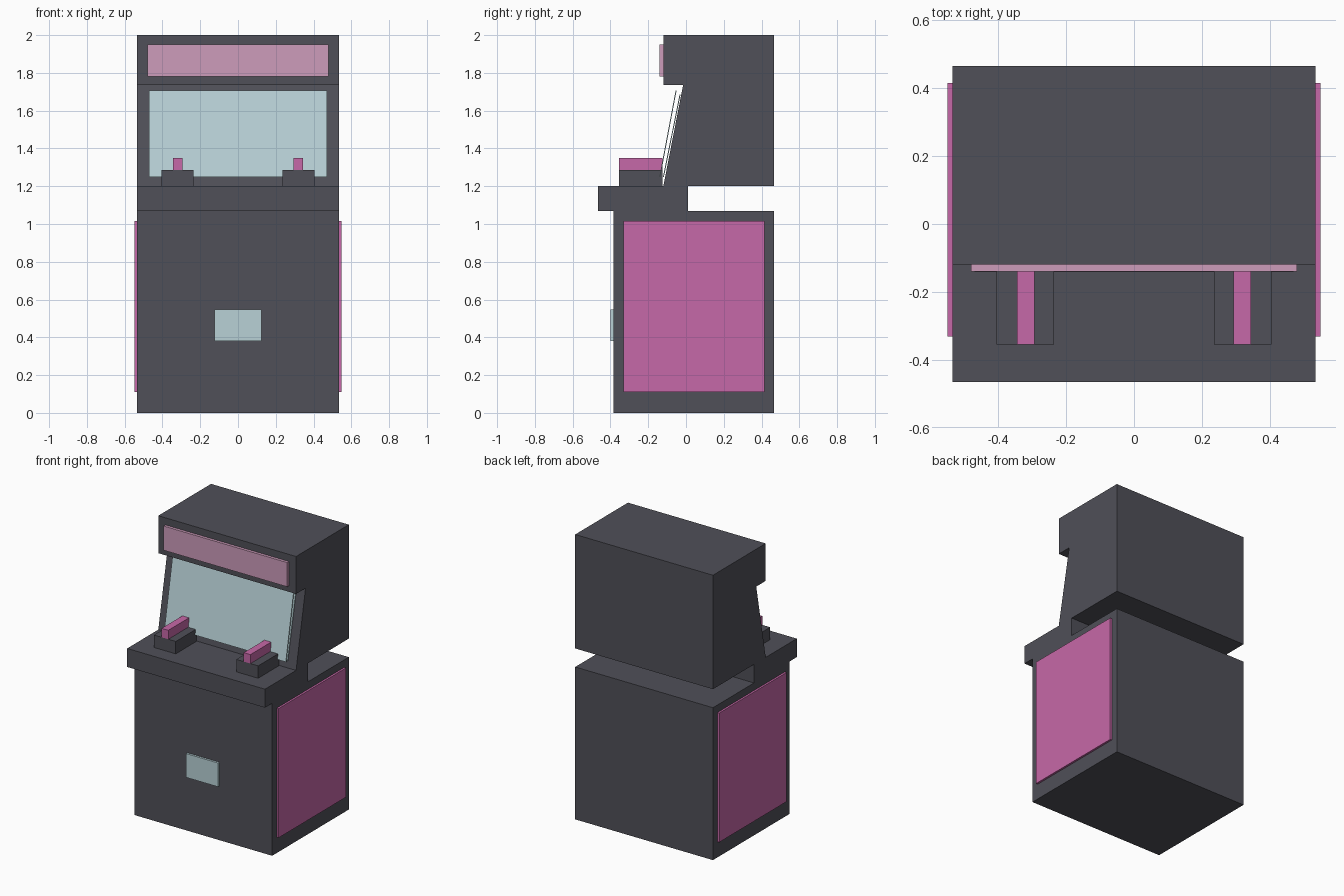
import bpy
import bmesh

cube = bpy.data.objects.get("Cube")
if cube:
    bpy.data.objects.remove(cube, do_unlink=True)


def material(name, rgb):
    mat = bpy.data.materials.new(name)
    mat.use_nodes = True
    mat.diffuse_color = (*rgb, 1)
    mat.node_tree.nodes["Principled BSDF"].inputs["Base Color"].default_value = (*rgb, 1)
    return mat


charcoal = material("charcoal", (0.08, 0.08, 0.098))
magenta = material("magenta", (0.565, 0.138, 0.392))
pale_pink = material("pale_pink", (0.61, 0.332, 0.497))
pale_blue = material("pale_blue", (0.48, 0.64, 0.675))


def prism(name, x0, x1, profile, mat):
    """Extrude a side profile of (y, z) points from x0 to x1."""
    bm = bmesh.new()
    face = bm.faces.new([bm.verts.new((x0, y, z)) for y, z in profile])
    grown = bmesh.ops.extrude_face_region(bm, geom=[face])["geom"]
    verts = [v for v in grown if isinstance(v, bmesh.types.BMVert)]
    bmesh.ops.translate(bm, verts=verts, vec=(x1 - x0, 0, 0))
    bmesh.ops.recalc_face_normals(bm, faces=bm.faces)
    mesh = bpy.data.meshes.new(name)
    bm.to_mesh(mesh)
    bm.free()
    mesh.materials.append(mat)
    obj = bpy.data.objects.new(name, mesh)
    bpy.context.collection.objects.link(obj)
    return obj


def box(name, x0, x1, y0, y1, z0, z1, mat):
    return prism(name, x0, x1, [(y0, z0), (y1, z0), (y1, z1), (y0, z1)], mat)


HALF = 0.535
BACK = 0.465

# Cabinet: lower body, overhanging control deck, upper hood with sloped front
box("lower_cabinet", -HALF, HALF, -0.385, BACK, 0, 1.07, charcoal)
box("control_deck", -HALF, HALF, -BACK, 0.01, 1.07, 1.2, charcoal)
hood = [(-0.12, 1.2), (BACK, 1.2), (BACK, 2), (-0.12, 2), (-0.12, 1.737), (-0.015, 1.737)]
prism("upper_cabinet", -HALF, HALF, hood, charcoal)

# Screen: thin glass sheet standing off a backing sheet, both leaning back
for name, y0, y1, top in (("screen_glass", -0.141, -0.055, 1.707),
                          ("screen_backing", -0.122, -0.034, 1.685)):
    sheet = [(y0, 1.25), (y0 + 0.005, 1.249), (y1 + 0.005, top - 0.001), (y1, top)]
    prism(name, -0.47, 0.47, sheet, pale_blue)

# Raised sign and coin door
box("marquee", -0.48, 0.48, -0.14, -0.12, 1.78, 1.95, pale_pink)
box("coin_door", -0.125, 0.125, -0.4, -0.385, 0.38, 0.547, pale_blue)

# Mirrored side panels and controls
for side, s in (("left", 1), ("right", -1)):
    box(f"{side}_side_panel", s * HALF, s * 0.549, -0.332, 0.415, 0.11, 1.017, magenta)
    box(f"{side}_control_base", s * 0.235, s * 0.405, -0.355, -0.125, 1.2, 1.287, charcoal)
    box(f"{side}_control_bar", s * 0.293, s * 0.345, -0.355, -0.125, 1.287, 1.35, magenta)
